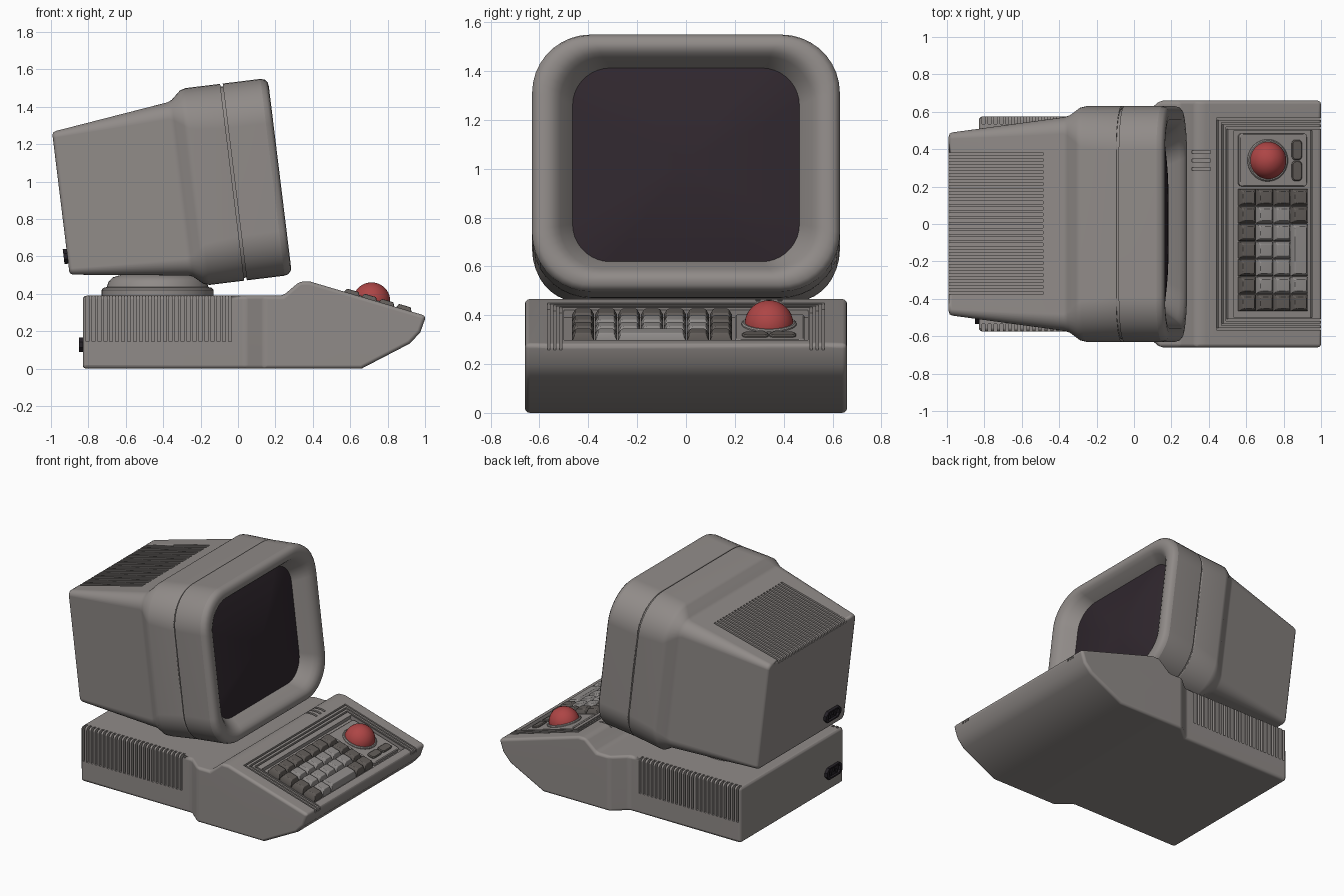
import bpy, bmesh, math
from mathutils import Matrix, Vector

if "Cube" in bpy.data.objects:
    bpy.data.objects.remove(bpy.data.objects["Cube"])


def mat(name, r, g, b):
    m = bpy.data.materials.new(name)
    m.diffuse_color = (r, g, b, 1)
    m.use_nodes = True
    m.node_tree.nodes["Principled BSDF"].inputs["Base Color"].default_value = m.diffuse_color
    return m


BODY = mat("warm_grey", 0.28, 0.258, 0.247)
DARK = mat("dark_key_grey", 0.122, 0.109, 0.1)
LIGHT = mat("light_key_grey", 0.285, 0.27, 0.262)
RED = mat("ball_red", 0.42, 0.06, 0.06)
GLASS = mat("screen_glass", 0.029, 0.02, 0.027)
BLACK = mat("socket_black", 0.018, 0.015, 0.02)


def frame(origin, x, y, z):
    m = Matrix((x, y, z)).transposed().to_4x4()
    m.translation = origin
    return m


def finish(name, bm, *mats, bevel=0, cutters=()):
    """Make an object, bevel it, cut it and smooth it."""
    bmesh.ops.remove_doubles(bm, verts=bm.verts, dist=1e-5)
    bmesh.ops.recalc_face_normals(bm, faces=bm.faces)
    me = bpy.data.meshes.new(name)
    bm.to_mesh(me)
    bm.free()
    for m in mats:
        me.materials.append(m)
    ob = bpy.data.objects.new(name, me)
    bpy.context.collection.objects.link(ob)
    if bevel:
        b = ob.modifiers.new("bevel", 'BEVEL')
        b.width, b.segments, b.angle_limit = bevel, 3, math.radians(28)
    for c in cutters:
        d = ob.modifiers.new("cut", 'BOOLEAN')
        d.operation, d.solver, d.object = 'DIFFERENCE', 'EXACT', c
    bpy.ops.object.select_all(action='DESELECT')
    ob.select_set(True)
    bpy.context.view_layer.objects.active = ob
    for m in list(ob.modifiers):
        bpy.ops.object.modifier_apply(modifier=m.name)
    bpy.ops.object.shade_smooth_by_angle(angle=math.radians(35))
    w = ob.modifiers.new("normals", 'WEIGHTED_NORMAL')
    w.keep_sharp = True
    return ob


def cutter(name, bm):
    ob = finish(name, bm, BODY)
    ob.hide_render = True
    ob.hide_set(True)
    return ob


def prism(bm, pts, M, h0, h1):
    lo, hi = ([bm.verts.new(M @ Vector((x, y, h))) for x, y in pts] for h in (h0, h1))
    n = len(pts)
    bm.faces.new(lo)
    bm.faces.new(hi)
    for i in range(n):
        bm.faces.new((lo[i], lo[(i + 1) % n], hi[(i + 1) % n], hi[i]))


def rect(x0, x1, y0, y1):
    return [(x0, y0), (x1, y0), (x1, y1), (x0, y1)]


def loft(bm, rings, M, steps=8):
    """Skin rounded rectangles (half width, half height, radius, level)."""
    loops = []
    for w, h, r, z in rings:
        loop = []
        for k, (sx, sy) in enumerate(((1, 1), (-1, 1), (-1, -1), (1, -1))):
            for i in range(steps + 1):
                a = math.pi / 2 * (k + i / steps)
                loop.append(bm.verts.new(M @ Vector((sx * (w - r) + r * math.cos(a),
                                                     sy * (h - r) + r * math.sin(a), z))))
        loops.append(loop)
    n = len(loops[0])
    for a, b in zip(loops, loops[1:]):
        for i in range(n):
            bm.faces.new((a[i], a[(i + 1) % n], b[(i + 1) % n], b[i]))
    bm.faces.new(loops[0])
    bm.faces.new(loops[-1])


# frames: tilted monitor, sloped keyboard, upright base profile
t = math.radians(7)
MON = frame((0.224, 0, 1.028), (0, 1, 0), (-math.sin(t), 0, math.cos(t)), (math.cos(t), 0, math.sin(t)))
a = math.radians(16.4)
KEY = frame((0.38, 0, 0.466), (math.cos(a), 0, -math.sin(a)), (0, 1, 0), (math.sin(a), 0, math.cos(a)))
SIDE = frame((0, 0, 0), (1, 0, 0), (0, 0, 1), (0, -1, 0))
FLAT = Matrix.Identity(4)

# base cutters: side vents, ridge slots, keyboard recess and nested grooves
bm = bmesh.new()
for i in range(25):
    x = -0.805 + i * 0.0318
    for s in (-1, 1):
        prism(bm, rect(x - 0.008, x + 0.008, *sorted((s * 0.535, s * 0.62))), FLAT, 0.145, 0.43)
for y in (0.295, 0.34, 0.385):
    prism(bm, rect(0.31, 0.41, y - 0.008, y + 0.008), FLAT, 0.435, 0.5)
vents = cutter("base_vent_cutter", bm)
bm = bmesh.new()
prism(bm, rect(0.162, 0.597, -0.5, 0.5), KEY, -0.03, 0.05)
for k in range(3):
    p, y, w = 0.064 + 0.026 * k, 0.568 - 0.025 * k, 0.011
    prism(bm, [(0.75, -y), (p, -y), (p, y), (0.75, y), (0.75, y - w), (p + w, y - w),
               (p + w, w - y), (0.75, w - y)], KEY, -0.025, 0.05)
panel = cutter("keyboard_panel_cutter", bm)

# base: side profile, narrower at the rear
bm = bmesh.new()
prism(bm, [(-0.83, 0), (0.66, 0), (0.92, 0.135), (0.975, 0.195), (1.006, 0.282), (0.385, 0.466),
           (0.33, 0.466), (0.24, 0.39), (-0.83, 0.39)], SIDE, -0.66, 0.66)
for x in (0.04, 0.14):
    bmesh.ops.bisect_plane(bm, geom=bm.verts[:] + bm.edges[:] + bm.faces[:],
                           plane_co=(x, 0, 0), plane_no=(1, 0, 0))
for v in bm.verts:
    if v.co.x < 0.05:
        v.co.y *= 0.575 / 0.66
finish("base", bm, BODY, bevel=0.02, cutters=(vents, panel))

# swivel stand
bm = bmesh.new()
loft(bm, [(r, r, r, z) for r, z in ((0.3, 0.38), (0.3, 0.42), (0.29, 0.432), (0.272, 0.436),
                                    (0.262, 0.465), (0.24, 0.488), (0.2, 0.5), (0.2, 0.54))],
     Matrix.Translation((-0.43, 0, 0)), 12)
finish("swivel_stand", bm, BODY)

# monitor housing with top vents
bm = bmesh.new()
for i in range(24):
    y = -0.37 + i * 0.0324
    # slot side profile follows the sloping roof: (roof height, depth along the monitor)
    M = MON @ frame((y, 0, 0), (0, 1, 0), (0, 0, 1), (1, 0, 0))
    prism(bm, [(0.434, -0.66), (0.354, -1.25), (0.44, -1.25), (0.52, -0.66)], M, -0.008, 0.008)
top_vents = cutter("monitor_vent_cutter", bm)
bm = bmesh.new()
loft(bm, [(0.47, 0.367, 0.02, -1.18), (0.484, 0.381, 0.03, -1.174), (0.49, 0.387, 0.035, -1.16),
          (0.572, 0.466, 0.09, -0.55), (0.582, 0.476, 0.11, -0.525), (0.622, 0.521, 0.19, -0.475),
          (0.63, 0.53, 0.22, -0.445), (0.63, 0.53, 0.24, -0.257), (0.615, 0.515, 0.225, -0.257),
          (0.615, 0.515, 0.225, -0.243), (0.63, 0.53, 0.24, -0.243), (0.63, 0.53, 0.24, -0.04),
          (0.624, 0.524, 0.236, -0.018), (0.608, 0.508, 0.225, -0.004), (0.585, 0.487, 0.21, 0),
          (0.56, 0.47, 0.2, -0.002), (0.535, 0.452, 0.185, -0.014), (0.515, 0.436, 0.175, -0.035),
          (0.465, 0.4, 0.155, -0.1), (0.46, 0.395, 0.15, -0.12)], MON, 9)
finish("monitor_housing", bm, BODY, cutters=(top_vents,))

# bulged screen
bm = bmesh.new()
loft(bm, [(0.466 * k, 0.401 * k, 0.156 * k, -0.102 + 0.05 * (1 - k * k))
          for k in (1, 0.85, 0.7, 0.55, 0.4, 0.25, 0.1)], MON, 9)
finish("screen", bm, GLASS)

# power sockets on the rear faces
for name, M, z in (("monitor_socket", MON @ Matrix.Translation((-0.32, -0.285, 0)), -1.17),
                   ("base_socket", frame((0, -0.45, 0.128), (0, 1, 0), (0, 0, 1), (1, 0, 0)), -0.82)):
    bm = bmesh.new()
    loft(bm, [(0.085, 0.04, 0.025, z), (0.085, 0.04, 0.025, z - 0.03), (0.06, 0.03, 0.015, z - 0.03),
              (0.06, 0.03, 0.015, z - 0.015)], M, 1)
    for x, y in ((-0.03, -0.008), (0, 0.008), (0.03, -0.008)):
        prism(bm, rect(x - 0.004, x + 0.004, y - 0.01, y + 0.01), M, z - 0.027, z - 0.01)
    finish(name, bm, BLACK)

# keys: 7 rows by 4 columns, one tall key
keys = {"dark_keys": bmesh.new(), "light_keys": bmesh.new()}
P = 0.0965
for row in range(7):
    for col in range(4):
        if col == 3 and row in (3, 4):
            continue
        tall = 3 if (row, col) == (2, 3) else 1
        dark = row in (0, 6) or col == 0 or (row, col) == (1, 3)
        y1 = 0.19 - 0.094 * row
        h = 0.094 * tall / 2
        M = KEY @ Matrix.Translation((0.19 + P * (col + 0.5), y1 - h, 0))
        loft(keys["dark_keys" if dark else "light_keys"],
             [(P / 2 - 0.002, h - 0.002, 0.004, -0.031), (P / 2 - 0.002, h - 0.002, 0.004, -0.008),
              (P / 2 - 0.014, h - 0.014, 0.008, 0.018), (P / 2 - 0.018, h - 0.018, 0.008, 0.021)], M, 2)
for name, bm in keys.items():
    finish(name, bm, DARK if name == "dark_keys" else LIGHT)

# ball plate, ring, ball and two buttons
bm = bmesh.new()
loft(bm, [(0.19, 0.142, 0.02, -0.031), (0.19, 0.142, 0.02, -0.01), (0.184, 0.136, 0.018, -0.005)],
     KEY @ Matrix.Translation((0.382, 0.343, 0)), 4)
finish("ball_plate", bm, BODY)
bm = bmesh.new()
loft(bm, [(r, r, r, z) for r, z in ((0.114, -0.02), (0.112, 0), (0.106, 0.005), (0.096, 0.005))],
     KEY @ Matrix.Translation((0.35, 0.34, 0)), 10)
finish("ball_ring", bm, BODY)
bm = bmesh.new()
bmesh.ops.create_uvsphere(bm, u_segments=40, v_segments=24, radius=0.1,
                          matrix=KEY @ Matrix.Translation((0.35, 0.34, -0.006)))
finish("track_ball", bm, RED)
bm = bmesh.new()
for y in (0.284, 0.396):
    loft(bm, [(0.028, 0.054, 0.02, -0.02), (0.028, 0.054, 0.02, 0), (0.023, 0.049, 0.016, 0.005)],
         KEY @ Matrix.Translation((0.512, y, 0)), 4)
finish("ball_buttons", bm, DARK)
